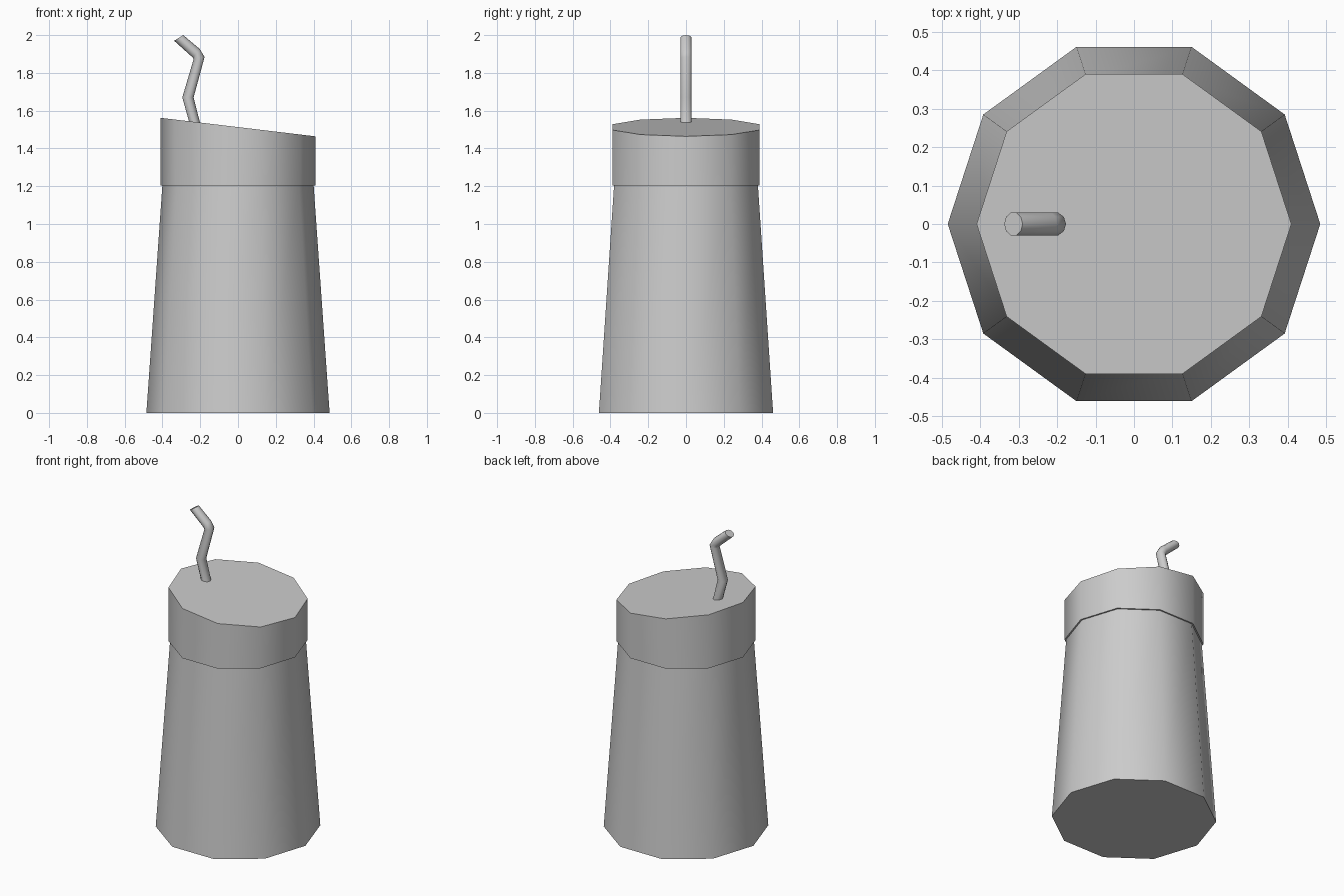
import bpy, bmesh, math

if "Cube" in bpy.data.objects:
    bpy.data.objects.remove(bpy.data.objects["Cube"], do_unlink=True)

grey = bpy.data.materials.new("plain grey")
grey.use_nodes = True
colour = (0.6, 0.6, 0.6, 1)
grey.diffuse_color = colour
grey.node_tree.nodes["Principled BSDF"].inputs["Base Color"].default_value = colour


def loft(name, rings, sides=10, sharp=50):
    """Join tilted rings, each (centre x, centre z, half-axis x, half-axis z, half-width y)."""
    bm = bmesh.new()
    loops = []
    for cx, cz, ax, az, ry in rings:
        loop = []
        for i in range(sides):
            a = math.tau * i / sides
            loop.append(bm.verts.new((cx + ax * math.cos(a), ry * math.sin(a), cz + az * math.cos(a))))
        loops.append(loop)
    for low, high in zip(loops, loops[1:]):
        for i in range(sides):
            j = (i + 1) % sides
            bm.faces.new((low[i], low[j], high[j], high[i]))
    bm.faces.new(loops[0][::-1])
    bm.faces.new(loops[-1])
    bmesh.ops.recalc_face_normals(bm, faces=bm.faces)
    mesh = bpy.data.meshes.new(name)
    bm.to_mesh(mesh)
    bm.free()
    mesh.materials.append(grey)
    obj = bpy.data.objects.new(name, mesh)
    bpy.context.collection.objects.link(obj)
    bpy.ops.object.select_all(action="DESELECT")
    obj.select_set(True)
    bpy.context.view_layer.objects.active = obj
    bpy.ops.object.shade_smooth_by_angle(angle=math.radians(sharp))
    return obj


# Tapered cup
loft("cup_body", [(0, 0, 0.485, 0, 0.485), (0, 1.21, 0.4, 0, 0.4)])

# Lid with a slanted top
loft("lid", [(0, 1.205, 0.41, 0, 0.41), (0, 1.513, 0.41, -0.049, 0.41)])

# Bent drinking straw
loft("straw", [
    (-0.225, 1.52, 0.029, -0.004, 0.031),
    (-0.265, 1.67, 0.03, 0, 0.031),
    (-0.206, 1.878, 0.029, 0.006, 0.031),
    (-0.22, 1.903, 0.018, 0.023, 0.031),
    (-0.314, 1.985, 0.024, 0.015, 0.031),
])
